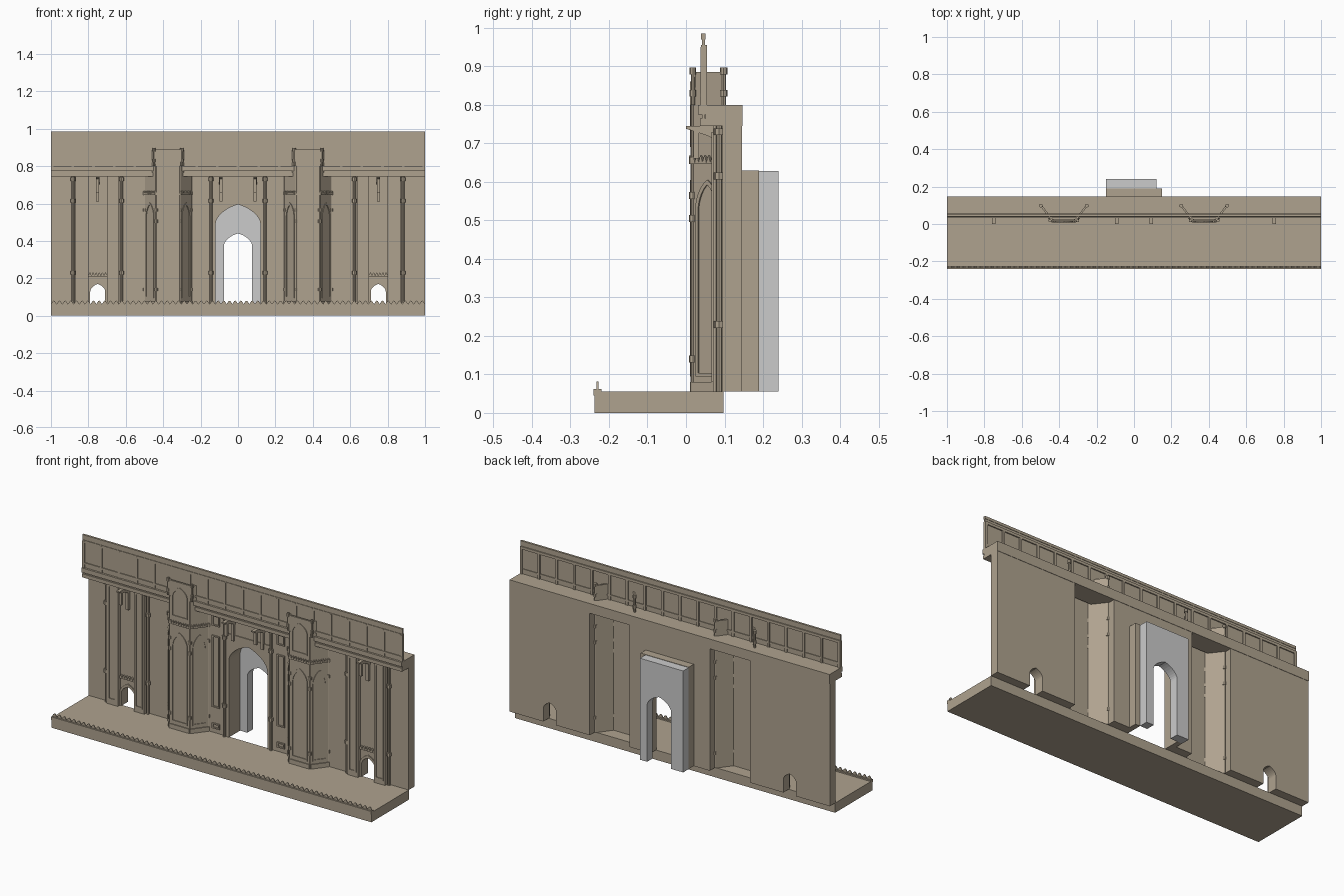
import bpy, bmesh, math
from mathutils import Matrix, Vector

if "Cube" in bpy.data.objects:
    bpy.data.objects.remove(bpy.data.objects["Cube"])

STONE = bpy.data.materials.new("sandstone")
STONE.diffuse_color = (0.43, 0.365, 0.275, 1)
STONE.use_nodes = True
STONE.node_tree.nodes["Principled BSDF"].inputs["Base Color"].default_value = STONE.diffuse_color


def add(name, mesh, mat=STONE):
    ob = bpy.data.objects.new(name, mesh)
    bpy.context.collection.objects.link(ob)
    if mat:
        mesh.materials.clear()
        mesh.materials.append(mat)
    return ob


def box(name, x0, x1, y0, y1, z0, z1):
    bm = bmesh.new()
    bmesh.ops.create_cube(bm, size=1)
    for v in bm.verts:
        v.co = ((x0 + x1) / 2 + v.co.x * (x1 - x0), (y0 + y1) / 2 + v.co.y * (y1 - y0),
                (z0 + z1) / 2 + v.co.z * (z1 - z0))
    me = bpy.data.meshes.new(name)
    bm.to_mesh(me)
    return add(name, me)


def face_frame(origin, along):
    """Matrix of an upright face: local x along it, y up, z outward."""
    x, y = Vector(along).normalized(), Vector((0, 0, 1))
    m = Matrix((x, y, x.cross(y))).transposed().to_4x4()
    m.translation = origin
    return m


def plate(name, outlines, depth, frame, mat=STONE):
    """Filled 2D outlines (later ones cut holes), extruded and stood upright."""
    cu = bpy.data.curves.new(name, 'CURVE')
    cu.dimensions, cu.fill_mode, cu.extrude = '2D', 'BOTH', depth / 2
    for pts in outlines:
        sp = cu.splines.new('POLY')
        sp.points.add(len(pts) - 1)
        sp.use_cyclic_u, sp.use_smooth = True, False
        for p, (a, b) in zip(sp.points, pts):
            p.co = (a, b, 0, 1)
    tmp = bpy.data.objects.new(name, cu)
    me = bpy.data.meshes.new_from_object(tmp)
    bpy.data.objects.remove(tmp)
    me.transform(frame)
    return add(name, me, mat)


def slab(name, outlines, y0, y1, mat=STONE):
    return plate(name, outlines, y1 - y0, face_frame((0, (y0 + y1) / 2, 0), (1, 0, 0)), mat)


def rect(x0, x1, z0, z1):
    return [(x0, z0), (x0, z1), (x1, z1), (x1, z0)]


def arch(cx, w, z0, spring, apex, n=8):
    pts = [(cx - w, z0)]
    for i in range(-n, n + 1):
        t = math.sin(i / n * math.pi / 2)
        rise = 0.7 * math.sqrt(max(0, 1 - t * t)) + 0.3 * (1 - abs(t))
        pts.append((cx + w * t, spring + (apex - spring) * rise))
    return pts + [(cx + w, z0)]


def teeth(x0, x1, z0, z1, n):
    step, pts = (x1 - x0) / n, [(x0, z0 - 0.004)]
    for i in range(n):
        a = x0 + i * step
        pts += [(a, z0), (a + step * 0.3, z1 - 0.004), (a + step * 0.5, z1),
                (a + step * 0.7, z1 - 0.004)]
    return pts + [(x1, z0), (x1, z0 - 0.004)]


def column(name, x, y, z0, z1, r, knobs):
    bm = bmesh.new()
    for a, b, rad in [(z0, z1, r)] + [(k - 0.009, k + 0.009, r * 1.7) for k in knobs]:
        bmesh.ops.create_cone(bm, cap_ends=True, segments=8, radius1=rad, radius2=rad, depth=b - a,
                              matrix=Matrix.Translation((x, y, (a + b) / 2)))
    me = bpy.data.meshes.new(name)
    bm.to_mesh(me)
    return add(name, me)


# Terrace and its toothed front edge
G = 0.055
box("terrace", -1, 1, -0.238, 0.097, 0, G)
box("terrace_kerb", -1, 1, -0.24, -0.22, 0.045, 0.062)
slab("terrace_teeth", [teeth(-1, 1, 0.062, 0.081, 66)], -0.232, -0.227)

# Central bay with the great arch, and the portal behind it
door = arch(0, 0.12, G, 0.49, 0.595)
slab("central_wall", [[(-0.25, G), (-0.25, 0.745), (0.25, 0.745), (0.25, G)] + door[::-1]], 0.095, 0.145)
slab("portal_block", [[(-0.15, G), (-0.15, 0.63), (0.15, 0.63), (0.15, G)] + door[::-1]], 0.145, 0.19)
slab("portal_back", [[(-0.15, G), (-0.15, 0.628), (0.12, 0.628), (0.12, G)]
                     + arch(0, 0.075, G, 0.375, 0.44)[::-1]], 0.19, 0.24, None)
slab("arch_frame", [[(-0.14, G), (-0.14, 0.64), (0.14, 0.64), (0.14, G)] + door[::-1]], 0.09, 0.095)

# Roof beam and parapet
box("roof_slab", -1, 1, 0.05, 0.147, 0.745, 0.8)
box("parapet_panel", -1, 1, 0.042, 0.049, 0.745, 0.985)
box("parapet_base", -1, 1, 0.036, 0.055, 0.745, 0.765)
box("parapet_moulding", -1, 1, 0.031, 0.055, 0.775, 0.80)
box("parapet_string", -1, 1, 0.037, 0.053, 0.82, 0.83)
box("parapet_top_rail", -1, 1, 0.039, 0.055, 0.94, 0.955)
box("parapet_coping", -1, 1, 0.039, 0.051, 0.97, 0.985)
for i in range(19):
    x = -0.993 + i * 1.986 / 18
    box("parapet_rib", x - 0.007, x + 0.007, 0.038, 0.055, 0.8, 0.95)


def bracket(x):
    # Projecting arm with a drop and a tail against the wall
    side = [(0.0, 0.738), (0.0, 0.745), (0.097, 0.745), (0.097, 0.70), (0.055, 0.72)]
    plate("bracket_arm", [side], 0.02, face_frame((x, 0, 0), (0, 1, 0)))
    box("bracket_drop", x - 0.008, x + 0.008, 0.02, 0.034, 0.66, 0.735)
    box("bracket_tail", x - 0.008, x + 0.008, 0.08, 0.097, 0.61, 0.745)


for s in (-1, 1):
    # Outer bay with small arched gate
    gate = arch(0.75 * s, 0.04, G, 0.13, 0.17)
    a, b = sorted((0.5 * s, s))
    slab("outer_wall", [[(a, G), (a, 0.745), (b, 0.745), (b, G)] + gate[::-1]], 0.095, 0.145)
    slab("gate_surround", [arch(0.75 * s, 0.05, G, 0.135, 0.185) + gate[::-1]], 0.089, 0.095)
    slab("gate_teeth", [teeth(0.75 * s - 0.05, 0.75 * s + 0.05, 0.215, 0.232, 6)], 0.083, 0.096)
    for p0, p1 in ((0.80, 0.87), (0.635, 0.70)):
        a, b = sorted((p0 * s, p1 * s))
        box("pilaster", a, b, 0.07, 0.097, G, 0.745)
        slab("pilaster_trim", [rect(a + 0.01, b - 0.01, 0.08, 0.73),
                               rect(a + 0.017, b - 0.017, 0.09, 0.72)], 0.066, 0.07)
    for x in (0.883, 0.622, 0.145):
        column("wall_column", x * s, 0.086, G, 0.745, 0.008, (0.73, 0.615, 0.23))
    bracket(0.75 * s)
    bracket(0.092 * s)

    # Framed panels beside the great arch
    for z0, z1 in ((0.08, 0.11), (0.2, 0.605), (0.66, 0.72)):
        c = 0.203 * s
        slab("panel_frame", [rect(c - 0.023, c + 0.023, z0, z1),
                             rect(c - 0.016, c + 0.016, z0 + 0.007, z1 - 0.007)], 0.088, 0.095)

    # Hollow half-octagon tower, open at the back
    cx = 0.375 * s
    front = face_frame((cx, 0.02, 0), (1, 0, 0))
    flare = [(-0.062, G), (-0.062, 0.745), (-0.066, 0.80), (-0.075, 0.875), (-0.078, 0.888),
             (0.078, 0.888), (0.075, 0.875), (0.066, 0.80), (0.062, 0.745), (0.062, G)]
    plate("tower_front", [flare], 0.01, front)
    faces = [("front", front, 0.062)]
    for d in (-1, 1):
        inner, outer = Vector((cx + 0.062 * d, 0.02, 0)), Vector((cx + 0.123 * d, 0.1, 0))
        f = face_frame((inner + outer) / 2, (outer - inner) * d)
        faces.append(("side", f, (outer - inner).length / 2))
        plate("tower_side", [rect(-faces[-1][2], faces[-1][2], G, 0.885)], 0.01, f)
        column("tower_corner_column", inner.x, 0.018, G, 0.8, 0.006, (0.655, 0.565, 0.505, 0.14))
        column("tower_top_column", cx + 0.074 * d, 0.018, 0.8, 0.895, 0.005, (0.888, 0.83))
        column("tower_edge_column", outer.x, 0.098, G, 0.895, 0.006, (0.888, 0.83, 0.655, 0.565, 0.14))
    for kind, f, h in faces:
        off = f @ Matrix.Translation((0, 0, 0.006))
        w = h - 0.012
        plate("tower_arch_" + kind, [arch(0, w, 0.095, 0.53, 0.605),
                                     arch(0, w - 0.009, 0.104, 0.525, 0.592)], 0.006, off)
        plate("tower_band_" + kind, [teeth(-h, h, 0.65, 0.668, 8)], 0.012, off)
        plate("tower_plinth_" + kind, [rect(-h, h, G, 0.08)], 0.008, off)
    plate("tower_upper_arch", [arch(0, 0.048, 0.69, 0.81, 0.86), arch(0, 0.041, 0.697, 0.806, 0.85)],
          0.006, front @ Matrix.Translation((0, 0, 0.006)))
